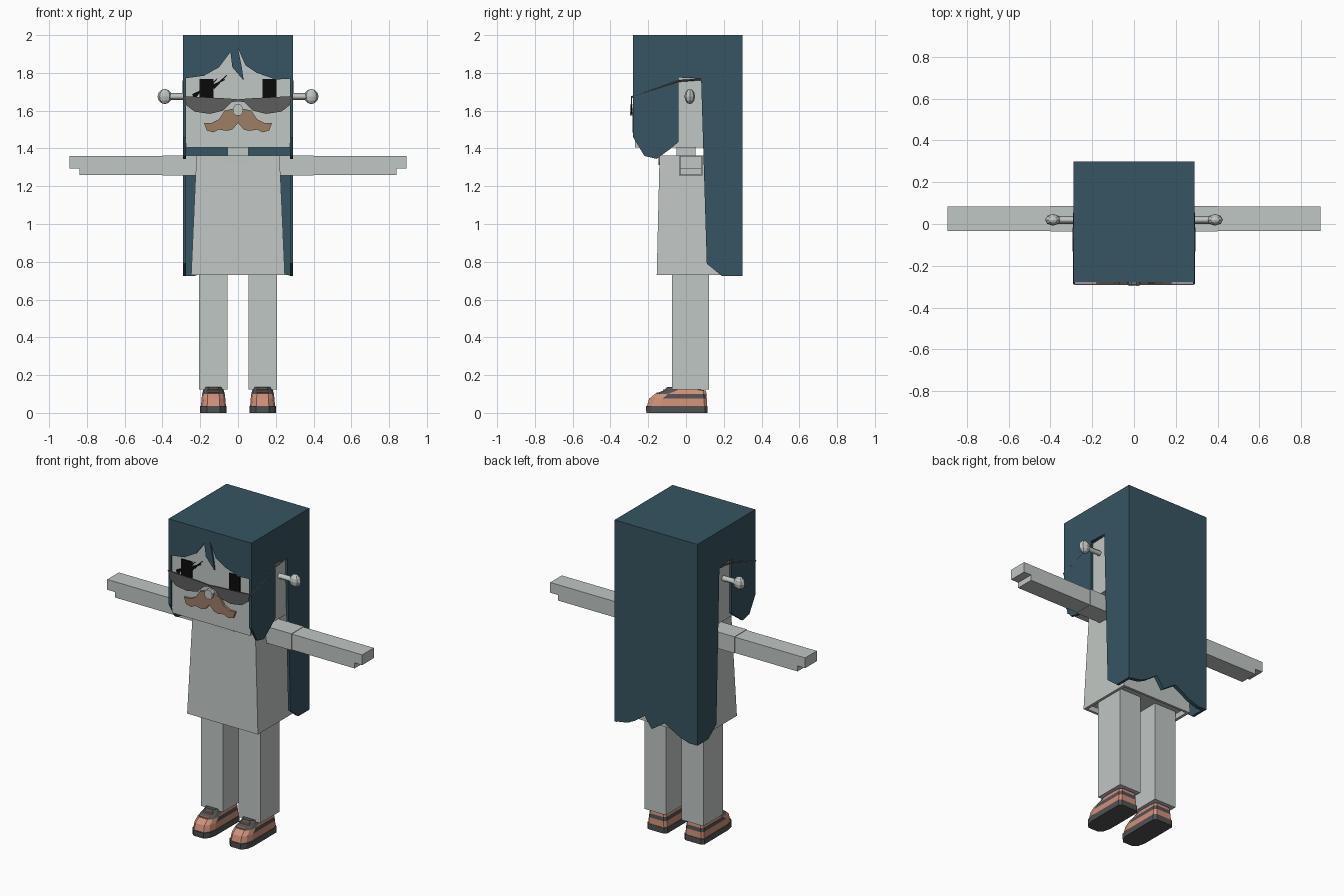
import bpy
import bmesh
from mathutils import Vector

default_cube = bpy.data.objects.get("Cube")
if default_cube:
    bpy.data.objects.remove(default_cube, do_unlink=True)


def material(name, red, green, blue):
    mat = bpy.data.materials.new(name)
    mat.use_nodes = True
    colour = (red, green, blue, 1.0)
    mat.diffuse_color = colour
    mat.node_tree.nodes["Principled BSDF"].inputs["Base Color"].default_value = colour
    return mat


PALE = material("pale grey", 0.53, 0.57, 0.55)
TEAL = material("dark teal", 0.037, 0.09, 0.122)
BLACK = material("black", 0.003, 0.003, 0.003)
SMOKE = material("smoke grey", 0.11, 0.11, 0.11)
BROWN = material("moustache brown", 0.34, 0.21, 0.13)
SALMON = material("salmon", 0.62, 0.28, 0.19)
CHARCOAL = material("charcoal", 0.085, 0.085, 0.085)


def finish(name, bm, *mats):
    bmesh.ops.recalc_face_normals(bm, faces=bm.faces)
    mesh = bpy.data.meshes.new(name)
    bm.to_mesh(mesh)
    bm.free()
    for mat in mats:
        mesh.materials.append(mat)
    obj = bpy.data.objects.new(name, mesh)
    bpy.context.scene.collection.objects.link(obj)
    return obj


def loft(bm, rings):
    """Join equal rings of points into a closed solid; return the side bands."""
    loops = [[bm.verts.new(p) for p in ring] for ring in rings]
    bm.faces.new(loops[0])
    bm.faces.new(loops[-1])
    bands = []
    for low, high in zip(loops, loops[1:]):
        n = len(low)
        bands.append([bm.faces.new((low[i], low[(i + 1) % n], high[(i + 1) % n], high[i]))
                      for i in range(n)])
    return bands


def prism(name, axis, points, start, end, mat, side=1):
    """Extrude a flat outline along an axis; side=-1 mirrors it across x."""
    place = {"x": lambda p, d: (side * d, p[0], p[1]),
             "y": lambda p, d: (side * p[0], d, p[1]),
             "z": lambda p, d: (side * p[0], p[1], d)}[axis]
    bm = bmesh.new()
    loft(bm, [[place(p, d) for p in points] for d in (start, end)])
    return finish(name, bm, mat)


def rectangle(left, right, low, high):
    return [(left, low), (right, low), (right, high), (left, high)]


def box(name, xs, ys, zs, mat, side=1):
    return prism(name, "z", rectangle(*xs, *ys), *zs, mat, side)


def stroke(name, start, end, width, mat):
    """Thin flat painted stroke on the face."""
    a, b = Vector(start), Vector(end)
    across = (b - a).orthogonal().normalized() * width
    prism(name, "y", [a - across, b - across * 0.3, b + across * 0.3, a + across],
          -0.276, -0.269, mat)


def rod(name, points, radius, mat):
    curve = bpy.data.curves.new(name, "CURVE")
    curve.dimensions = "3D"
    curve.bevel_depth = radius
    curve.bevel_resolution = 0
    curve.use_fill_caps = True
    spline = curve.splines.new("POLY")
    spline.points.add(len(points) - 1)
    for target, p in zip(spline.points, points):
        target.co = (*p, 1)
    curve.materials.append(mat)
    bpy.context.scene.collection.objects.link(bpy.data.objects.new(name, curve))


# Head and neck
box("head", (-0.275, 0.275), (-0.27, 0.285), (1.405, 1.986), PALE)
box("neck", (-0.055, 0.055), (-0.05, 0.05), (1.34, 1.41), PALE)

# Hair: cap, fringe, ragged back and side panels with an ear opening
box("hair_cap", (-0.29, 0.29), (-0.28, 0.3), (1.98, 2), TEAL)
fringe = [(-0.29, 2), (-0.29, 1.77), (-0.18, 1.785), (-0.1, 1.83), (-0.04, 1.91),
          (-0.03, 1.83), (0.03, 1.76), (0.02, 1.83), (0, 1.93), (0.04, 1.84),
          (0.1, 1.8), (0.2, 1.765), (0.29, 1.77), (0.29, 2)]
prism("hair_fringe", "y", fringe, -0.28, -0.265, TEAL)
back = [(0.29, 2), (0.29, 0.725), (0.2, 0.74), (0.15, 0.765), (0.08, 0.815), (0.03, 0.745),
        (-0.06, 0.805), (-0.17, 0.745), (-0.23, 0.725), (-0.29, 0.725), (-0.29, 2)]
prism("hair_back", "y", back, 0.275, 0.3, TEAL)
side_hair = [(-0.28, 2), (-0.28, 1.46), (-0.22, 1.36), (-0.155, 1.345), (-0.08, 1.4),
             (-0.04, 1.435), (-0.04, 1.775), (0.08, 1.77), (0.11, 0.79),
             (0.19, 0.725), (0.3, 0.725), (0.3, 2)]

# Shirt with a hollow hem
bm = bmesh.new()


def shirt_ring(half, front, rear, z):
    return [(x, y, z) for x, y in rectangle(-half, half, front, rear)]


loft(bm, [shirt_ring(0.225, -0.135, 0.185, 0.76), shirt_ring(0.23, -0.14, 0.19, 0.73),
          shirt_ring(0.248, -0.155, 0.205, 0.73), shirt_ring(0.22, -0.14, 0.19, 1.362)])
finish("shirt", bm, PALE)
collar = [(-0.09, 1.36), (-0.07, 1.33), (-0.035, 1.313), (0.035, 1.313), (0.07, 1.33), (0.09, 1.36)]
prism("collar", "y", collar, -0.146, -0.139, PALE)

# Glasses, nose and moustache
lens = [(0.0, 1.66), (0.06, 1.665), (0.285, 1.677), (0.275, 1.63), (0.23, 1.595),
        (0.15, 1.583), (0.08, 1.6), (0.035, 1.645), (0.0, 1.65)]
whisker = [(0, 1.59), (0.03, 1.61), (0.07, 1.6), (0.1, 1.555), (0.14, 1.535), (0.18, 1.535),
           (0.165, 1.495), (0.13, 1.485), (0.1, 1.5), (0.06, 1.493), (0.03, 1.5), (0, 1.535)]
nose = [(-0.012, 1.575), (0.012, 1.575), (0.027, 1.59), (0.027, 1.615),
        (0.012, 1.632), (-0.012, 1.632), (-0.027, 1.615), (-0.027, 1.59)]
prism("nose", "y", nose, -0.297, -0.268, PALE)

# Scratched eye: slanted scar with short cross strokes
stroke("scar", (-0.24, 1.68), (-0.07, 1.765), 0.008, BLACK)
for offset in (-0.05, 0, 0.05):
    stroke("scar_stitch", (-0.18 + offset, 1.695 + offset / 2),
           (-0.11 + offset, 1.77 + offset / 3), 0.007, BLACK)


def shoe_ring(z, half, toe, heel):
    """Rounded-toe outline at one height."""
    outline = [(0.8, heel), (1, heel - 0.015), (1, toe + 0.07), (0.85, toe + 0.025), (0.5, toe)]
    right = [(x * half, y, z) for x, y in outline]
    return right + [(-x, y, z) for x, y, z in reversed(right)]


def build_shoe(name, centre):
    bm = bmesh.new()
    bands = loft(bm, [
        shoe_ring(0, 0.07, -0.21, 0.115), shoe_ring(0.036, 0.07, -0.212, 0.115),
        shoe_ring(0.036, 0.066, -0.206, 0.112), shoe_ring(0.075, 0.063, -0.195, 0.11),
        shoe_ring(0.1, 0.06, -0.165, 0.108), shoe_ring(0.118, 0.055, -0.12, 0.106),
        shoe_ring(0.137, 0.048, -0.1, -0.01)])
    for level, band in enumerate(bands):
        for face in band:
            y = face.calc_center_median().y
            toe_cap = level == 3 and y < -0.13
            ankle = level >= 4 and y > -0.05
            face.material_index = 1 if level == 2 or toe_cap or ankle else 0
    bmesh.ops.translate(bm, verts=bm.verts, vec=(centre, 0, 0))
    finish(name, bm, CHARCOAL, SALMON)


# Everything that comes in left and right pairs
hand_profile = [(0.38, 1.26), (0.84, 1.26), (0.84, 1.295), (0.893, 1.295), (0.893, 1.36), (0.38, 1.36)]
for side, label in ((1, "left"), (-1, "right")):
    prism(label + "_side_hair", "x", side_hair, 0.274, 0.29, TEAL, side)
    box(label + "_eye", (0.13, 0.205), (-0.276, -0.269), (1.665, 1.767), BLACK, side)
    prism(label + "_lens", "y", lens, -0.291, -0.285, SMOKE, side)
    rod(label + "_glasses_arm", [(side * 0.287, -0.288, 1.672), (side * 0.289, -0.04, 1.757),
                                 (side * 0.285, 0.08, 1.766)], 0.005, SMOKE)
    prism(label + "_moustache", "y", whisker, -0.284, -0.268, BROWN, side)

    # Neck bolt: shaft and faceted knob
    rod(label + "_bolt_shaft", [(side * 0.27, 0.02, 1.675), (side * 0.38, 0.02, 1.675)], 0.019, PALE)
    bm = bmesh.new()
    bmesh.ops.create_uvsphere(bm, u_segments=8, v_segments=6, radius=1)
    bmesh.ops.scale(bm, verts=bm.verts, vec=(0.038, 0.028, 0.04))
    bmesh.ops.translate(bm, verts=bm.verts, vec=(side * 0.388, 0.02, 1.675))
    finish(label + "_bolt_knob", bm, PALE)

    # Arm, sleeve, leg and shoe
    prism(label + "_arm", "y", hand_profile, -0.033, 0.083, PALE, side)
    box(label + "_sleeve", (0.2, 0.4), (-0.037, 0.087), (1.258, 1.363), PALE, side)
    box(label + "_leg", (0.055, 0.207), (-0.073, 0.122), (0.125, 0.765), PALE, side)
    build_shoe(label + "_shoe", side * 0.13)
    for y, z in ((-0.115, 0.124), (-0.15, 0.108)):
        box(label + "_lace", (0.098, 0.162), (y - 0.006, y + 0.008), (z - 0.01, z), SALMON, side)
